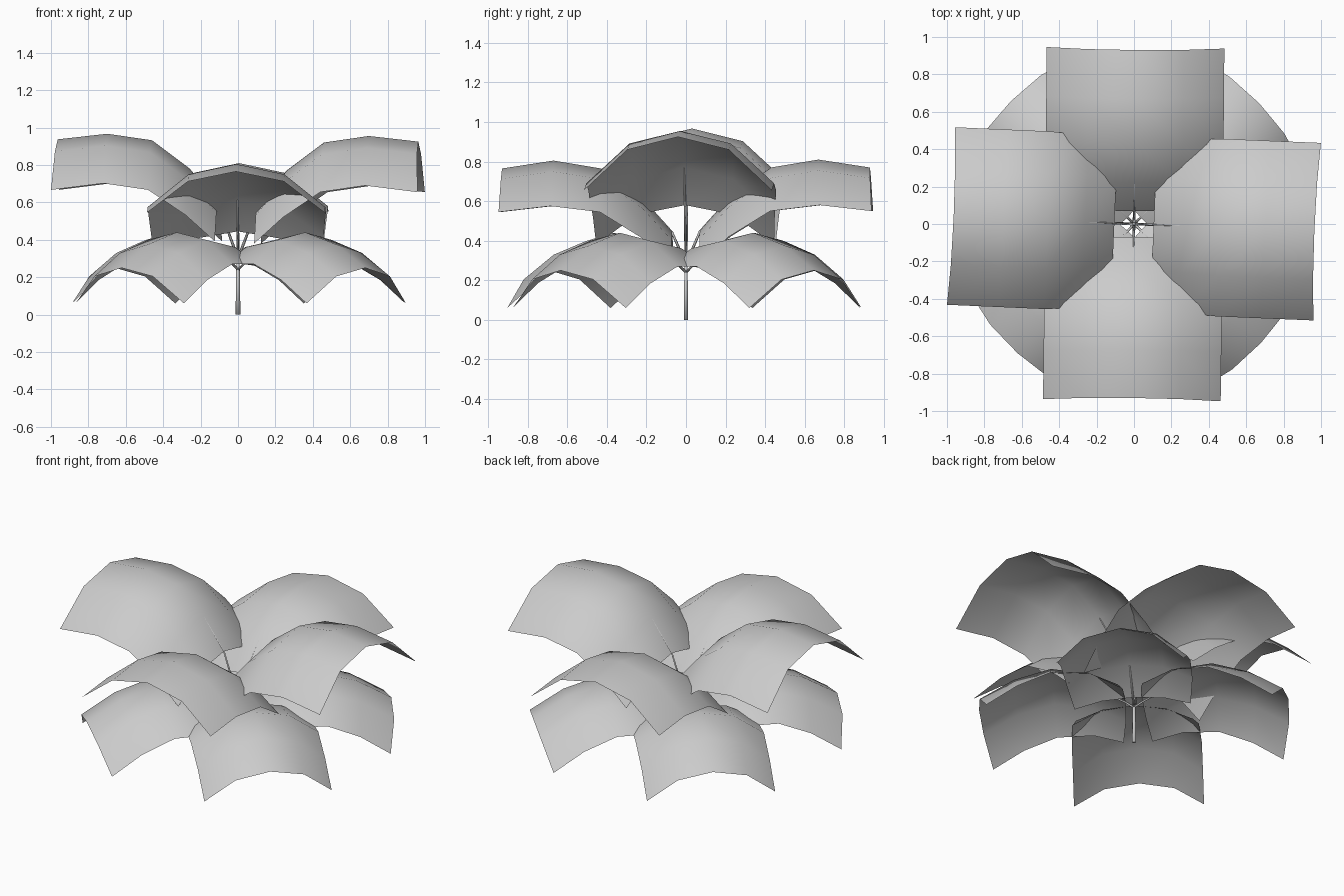
import bpy, bmesh
from math import radians, cos, sin, pi
from mathutils import Vector, Matrix

if "Cube" in bpy.data.objects:
    bpy.data.objects.remove(bpy.data.objects["Cube"])

# Each leaf: centre line (radius, height) from base to tip, then droop of the
# side edge, half width, and radial shift of the side edge, row by row
HIGH = dict(
    mid=[(.105, .58), (.26, .77), (.46, .92), (.70, .955), (.965, .925)],
    drop=[.20, .25, .265, .265, .27], width=[.45, .46, .475, .475, .475],
    shift=[0, 0, 0, 0, .015])
MIDDLE = dict(
    mid=[(.07, .45), (.22, .62), (.43, .77), (.67, .81), (.93, .77)],
    drop=[.17, .20, .22, .23, .22], width=[.45, .46, .475, .475, .475],
    shift=[0, 0, 0, .01, .012])
LOW = dict(
    mid=[(.05, .28), (.25, .39), (.49, .44), (.72, .375), (.93, .25)],
    drop=[.08, .12, .17, .19, .19], width=[.35, .38, .39, .39, .39],
    shift=[.03, .01, -.01, -.04, -.065])


def finish(bm, name):
    me = bpy.data.meshes.new(name)
    bm.to_mesh(me)
    bm.free()
    for p in me.polygons:
        p.use_smooth = True
    ob = bpy.data.objects.new(name, me)
    bpy.context.collection.objects.link(ob)


def leaf(name, shape, angle, lift):
    # 4 x 4 sheet, arched along its length and across its width
    bm = bmesh.new()
    rot = Matrix.Rotation(radians(angle), 4, 'Z')
    rows = []
    for (r, z), drop, width, shift in zip(shape['mid'], shape['drop'],
                                          shape['width'], shape['shift']):
        row = []
        for across, fall in ((-1, 1), (-.54, .24), (0, 0), (.54, .24), (1, 1)):
            p = Vector((r + shift * fall, across * width, z + lift - drop * fall))
            row.append(bm.verts.new(rot @ p))
        rows.append(row)
    for a, b in zip(rows, rows[1:]):
        for j in range(4):
            bm.faces.new((a[j], b[j], b[j + 1], a[j + 1]))
    finish(bm, name)


def twig(name, pts, radii, sides=4):
    # Tapered tube following a path
    bm = bmesh.new()
    rings = []
    for i, p in enumerate(pts):
        d = (pts[min(i + 1, len(pts) - 1)] - pts[max(i - 1, 0)]).normalized()
        q = d.to_track_quat('Z', 'Y')
        rings.append([bm.verts.new(p + q @ Vector((cos(t), sin(t), 0)) * radii[i])
                      for t in (2 * pi * k / sides for k in range(sides))])
    for a, b in zip(rings, rings[1:]):
        for k in range(sides):
            n = (k + 1) % sides
            bm.faces.new((a[k], a[n], b[n], b[k]))
    bm.faces.new(rings[-1])
    bm.faces.new(rings[0][::-1])
    finish(bm, name)


def leaf_with_twig(label, shape, angle, base, lift=0.0):
    leaf("leaf_" + label, shape, angle, lift)
    rot = Matrix.Rotation(radians(angle), 4, 'Z')
    path = [Vector((0, 0, base))]
    path += [rot @ Vector((r, 0, z + lift - .004)) for r, z in shape['mid'][:2]]
    twig("twig_" + label, path, [.008, .006, .003])


# Upper pair left and right, middle pair front and back
leaf_with_twig("upper_right", HIGH, -2.4, .30)
leaf_with_twig("upper_left", HIGH, 177.5, .30, .012)
leaf_with_twig("middle_back", MIDDLE, 89.5, .28)
leaf_with_twig("middle_front", MIDDLE, 269.3, .28, -.005)

# Lower ring on the diagonals
for label, a in (("back_right", 44), ("back_left", 135),
                 ("front_left", 228), ("front_right", 317)):
    leaf_with_twig("lower_" + label, LOW, a, .24)

# Central stem
twig("stem", [Vector((0, 0, 0)), Vector((0, 0, .15)), Vector((0, 0, .34))],
     [.013, .011, .008], 6)
